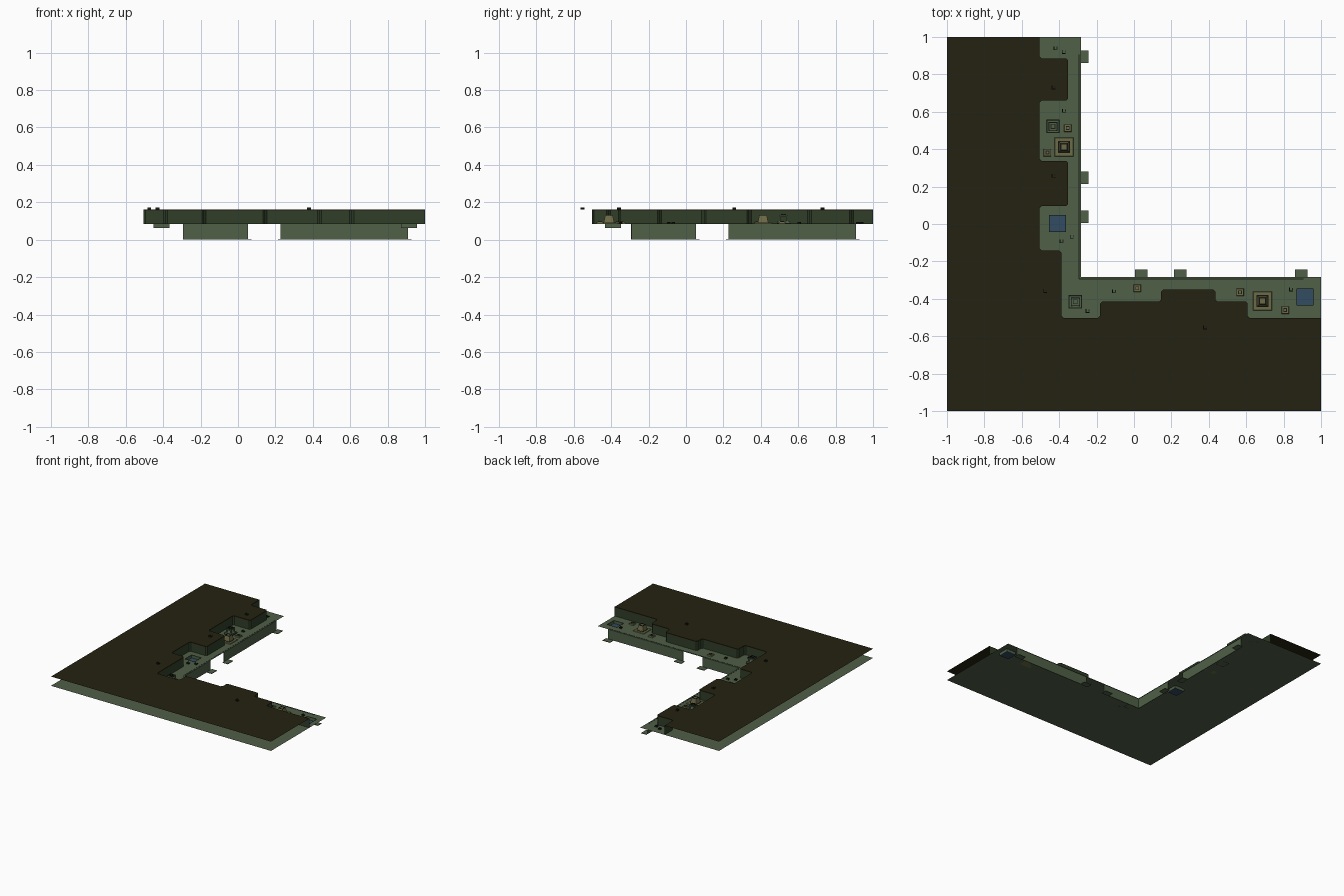
import bpy, bmesh
from mathutils import Vector

old = bpy.data.objects.get("Cube")
if old:
    bpy.data.objects.remove(old, do_unlink=True)

FLOOR, ROOF, EDGE = 0.085, 0.161, -0.283


def material(name, rgb):
    m = bpy.data.materials.new(name)
    m.use_nodes = True
    m.diffuse_color = (*rgb, 1)
    bsdf = m.node_tree.nodes["Principled BSDF"]
    bsdf.inputs["Base Color"].default_value = (*rgb, 1)
    bsdf.inputs["Roughness"].default_value = 0.9
    return m


GREEN = material("panel green", (0.078, 0.116, 0.063))
DARK_GREEN = material("wall green", (0.029, 0.048, 0.021))
BROWN = material("roof brown", (0.0185, 0.016, 0.0055))
TAN = material("fitting tan", (0.15, 0.145, 0.063))
BLUE = material("hatch blue", (0.032, 0.072, 0.118))
BLACK = material("trim black", (0.009, 0.012, 0.007))


def finish(bm, name, mat):
    mesh = bpy.data.meshes.new(name)
    bm.to_mesh(mesh)
    bm.free()
    mesh.materials.append(mat)
    obj = bpy.data.objects.new(name, mesh)
    bpy.context.collection.objects.link(obj)
    return obj


def add_face(bm, points):
    return bm.faces.new([bm.verts.new(p) for p in points])


def add_box(bm, x, y, z, sx, sy, h, taper=1.0):
    """Box standing on z, with its top scaled by taper."""
    corners = [(-1, -1), (1, -1), (1, 1), (-1, 1)]
    low = [bm.verts.new((x + a * sx / 2, y + b * sy / 2, z)) for a, b in corners]
    top = [bm.verts.new((x + a * sx / 2 * taper, y + b * sy / 2 * taper, z + h))
           for a, b in corners]
    bm.faces.new(low[::-1])
    bm.faces.new(top)
    for i in range(4):
        j = (i + 1) % 4
        bm.faces.new((low[i], low[j], top[j], top[i]))


def add_frame(bm, x, y, z, size, width, h):
    """Square ring made of four bars."""
    d = (size - width) / 2
    for s in (-1, 1):
        add_box(bm, x + s * d, y, z, width, size, h)
        add_box(bm, x, y + s * d, z, size - 2 * width, width, h)


def chamfer(path, r):
    """Cut each inner corner of an open path."""
    pts = [Vector(p) for p in path]
    out = [pts[0]]
    for a, b, c in zip(pts, pts[1:], pts[2:]):
        out += [b + (a - b).normalized() * r, b + (c - b).normalized() * r]
    return out + [pts[-1]]


# Lower panel: an L of grid cells, left open over the two sunken hatches
HATCHES = [(-0.41, 0.002), (0.915, -0.39)]
R = 0.0425
cuts = [[-1, EDGE, 1], [-1, EDGE, 1]]
for hatch in HATCHES:
    for axis in (0, 1):
        cuts[axis] += [hatch[axis] - R, hatch[axis] + R]
xs, ys = sorted(cuts[0]), sorted(cuts[1])
bm = bmesh.new()
for x0, x1 in zip(xs, xs[1:]):
    for y0, y1 in zip(ys, ys[1:]):
        cx, cy = (x0 + x1) / 2, (y0 + y1) / 2
        outside = cx > EDGE and cy > EDGE
        in_hatch = any(abs(cx - a) < R and abs(cy - b) < R for a, b in HATCHES)
        if not outside and not in_hatch:
            add_face(bm, [(x0, y0, FLOOR), (x1, y0, FLOOR),
                          (x1, y1, FLOOR), (x0, y1, FLOOR)])
bmesh.ops.remove_doubles(bm, verts=bm.verts, dist=0.0001)
finish(bm, "lower_panel", GREEN)

# Sunken hatches: green sides, blue floor, thin dark seam
sides, floors, seams = bmesh.new(), bmesh.new(), bmesh.new()
for x, y in HATCHES:
    ring = [(x - R, y - R), (x + R, y - R), (x + R, y + R), (x - R, y + R)]
    add_face(floors, [(*p, 0.062) for p in ring])
    for p, q in zip(ring, ring[1:] + ring[:1]):
        add_face(sides, [(*p, 0.062), (*q, 0.062), (*q, FLOOR), (*p, FLOOR)])
    add_frame(seams, x, y, FLOOR, 2 * R + 0.006, 0.003, 0.001)
finish(sides, "hatch_sides", GREEN)
finish(floors, "hatch_floors", BLUE)
finish(seams, "hatch_seams", BLACK)

# Roof with a stepped inner outline
steps = [(-0.505, 1), (-0.505, 0.885), (-0.352, 0.885), (-0.352, 0.66),
         (-0.505, 0.66), (-0.505, 0.338), (-0.352, 0.338), (-0.352, 0.095),
         (-0.505, 0.095), (-0.505, -0.142), (-0.387, -0.142), (-0.387, -0.502),
         (-0.182, -0.502), (-0.182, -0.415), (0.145, -0.415), (0.145, -0.35),
         (0.435, -0.35), (0.435, -0.415), (0.608, -0.415), (0.608, -0.502),
         (1, -0.502)]
outline = chamfer(steps, 0.011)
bm = bmesh.new()
roof = add_face(bm, [(*p, ROOF) for p in outline] + [(1, -1, ROOF), (-1, -1, ROOF), (-1, 1, ROOF)])
roof.normal_update()
if roof.normal.z < 0:
    roof.normal_flip()
bmesh.ops.triangulate(bm, faces=[roof])
finish(bm, "roof_panel", BROWN)

# Walls following the inner outline, with a dark strip under the roof
walls, strip = bmesh.new(), bmesh.new()
for p, q in zip(outline, outline[1:]):
    for part, low, high in ((walls, FLOOR, 0.155), (strip, 0.155, ROOF)):
        add_face(part, [(*p, low), (*p, high), (*q, high), (*q, low)])
finish(walls, "stepped_walls", DARK_GREEN)
finish(strip, "wall_top_strip", BROWN)

# Hanging skirts and their feet, repeated on both arms across the diagonal
skirt, feet, lines = bmesh.new(), bmesh.new(), bmesh.new()
for swap in (False, True):
    def arm(part, along, across, z, length, depth, h):
        if swap:
            add_box(part, across, along, z, depth, length, h)
        else:
            add_box(part, along, across, z, length, depth, h)
    for a, b in ((-0.295, 0.053), (0.227, 0.909)):
        arm(skirt, (a + b) / 2, EDGE - 0.007, 0.002, b - a, 0.005, FLOOR - 0.003)
    for a in (0.04, 0.248, 0.895):
        arm(feet, a, -0.266, 0, 0.067, 0.046, 0.004)
    arm(lines, 0.307, EDGE - 0.011, FLOOR, 1.2, 0.003, 0.001)
finish(skirt, "hanging_skirts", GREEN)
finish(feet, "skirt_feet", GREEN)
finish(lines, "edge_seams", BLACK)

# Large tan fittings: base plate, tapered housing, dark collar and cap
tan, dark = bmesh.new(), bmesh.new()
for x, y in ((-0.374, 0.412), (0.687, -0.412)):
    add_box(tan, x, y, FLOOR, 0.1, 0.1, 0.006, 0.95)
    add_box(tan, x, y, FLOOR, 0.06, 0.06, 0.045, 0.65)
    add_frame(dark, x, y, FLOOR + 0.006, 0.064, 0.004, 0.002)
    add_frame(dark, x, y, FLOOR + 0.045, 0.038, 0.005, 0.003)

# Small tan fittings
for x, y in ((-0.354, 0.513), (-0.463, 0.382), (0.017, -0.344),
             (0.567, -0.365), (0.808, -0.46)):
    add_box(tan, x, y, FLOOR, 0.04, 0.04, 0.01, 0.9)
    add_frame(dark, x, y, FLOOR + 0.01, 0.02, 0.004, 0.003)
finish(tan, "tan_fittings", TAN)

# Green equipment stacks: base, four posts, raised frame and cap
stack = bmesh.new()
for x, y in ((-0.433, 0.522), (-0.314, -0.416)):
    add_box(stack, x, y, FLOOR, 0.068, 0.068, 0.014, 0.95)
    add_frame(dark, x, y, FLOOR, 0.072, 0.004, 0.004)
    for sx in (-1, 1):
        for sy in (-1, 1):
            add_box(stack, x + sx * 0.02, y + sy * 0.02, FLOOR + 0.01, 0.008, 0.008, 0.03)
    add_box(stack, x, y, FLOOR + 0.038, 0.046, 0.046, 0.008)
    add_frame(dark, x, y, FLOOR + 0.046, 0.046, 0.004, 0.002)
    add_frame(dark, x, y, FLOOR + 0.046, 0.026, 0.004, 0.006)
finish(stack, "equipment_stacks", GREEN)
finish(dark, "fitting_trim", BLACK)

# Small hook brackets on the panel and on the roof
hooks = bmesh.new()
on_panel = [(-0.42, 0.94), (-0.375, 0.92), (-0.374, 0.605), (-0.387, -0.092),
            (-0.333, -0.068), (-0.248, -0.465), (-0.107, -0.36), (0.84, -0.35)]
on_roof = [(-0.43, 0.73), (-0.43, 0.258), (-0.475, -0.358), (0.38, -0.553)]
for spots, z in ((on_panel, FLOOR), (on_roof, ROOF)):
    for x, y in spots:
        add_box(hooks, x - 0.008, y, z, 0.004, 0.02, 0.011)
        add_box(hooks, x + 0.002, y - 0.008, z, 0.016, 0.004, 0.011)
        add_box(hooks, x + 0.008, y + 0.002, z, 0.004, 0.012, 0.008)
finish(hooks, "hook_brackets", BLACK)
